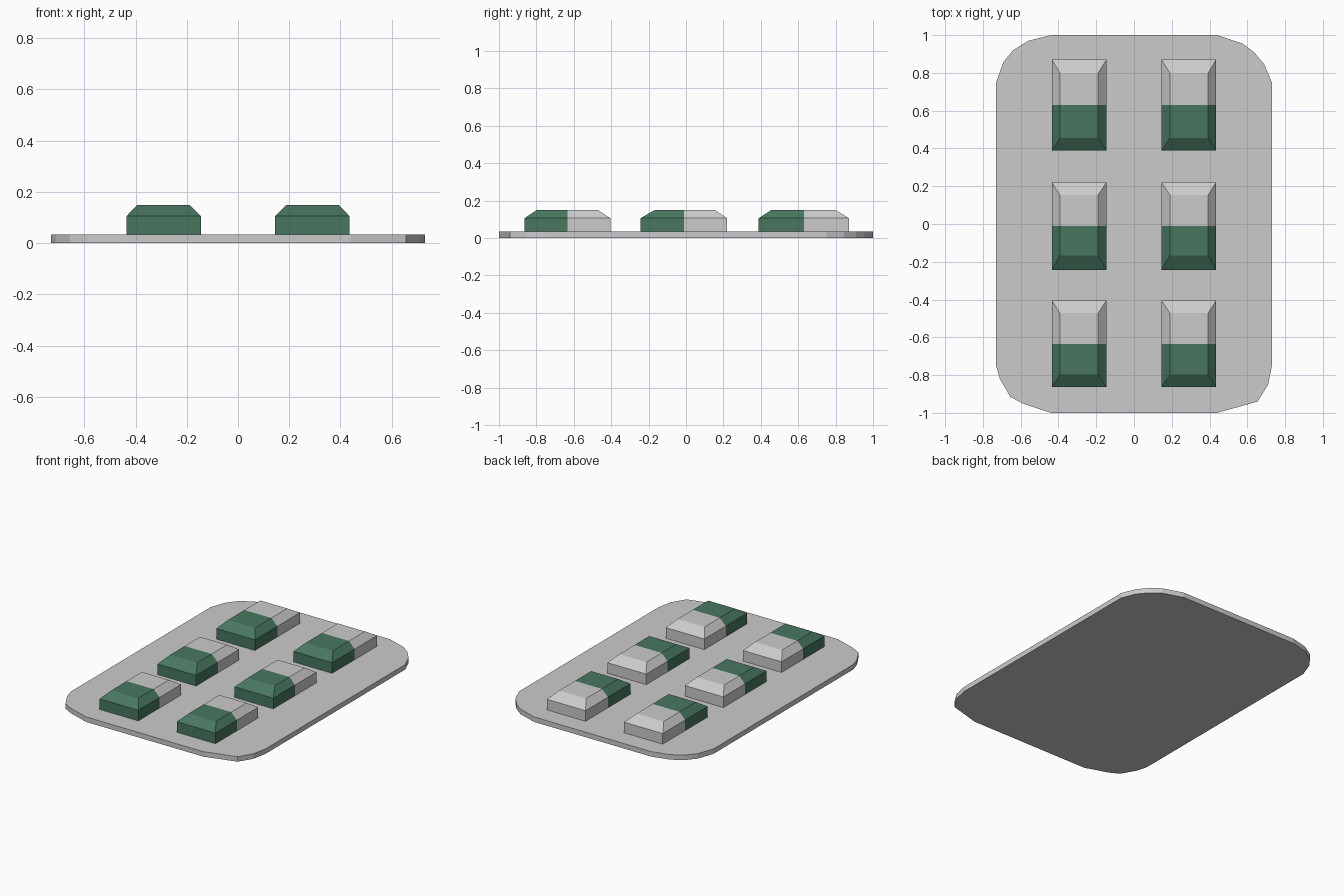
import bpy
import bmesh

if "Cube" in bpy.data.objects:
    bpy.data.objects.remove(bpy.data.objects["Cube"])

PLATE_TOP, SHOULDER, CROWN = 0.034, 0.106, 0.15


def make_material(name, rgb):
    mat = bpy.data.materials.new(name)
    mat.diffuse_color = (*rgb, 1.0)
    mat.use_nodes = True
    mat.node_tree.nodes["Principled BSDF"].inputs["Base Color"].default_value = mat.diffuse_color
    return mat


green = make_material("green_coating", (0.065, 0.185, 0.115))
light_grey = make_material("light_grey_coating", (0.8, 0.8, 0.8))
plate_grey = make_material("plate_grey", (0.58, 0.58, 0.58))


def add_object(name, bm, materials):
    bmesh.ops.recalc_face_normals(bm, faces=bm.faces[:])
    mesh = bpy.data.meshes.new(name)
    bm.to_mesh(mesh)
    bm.free()
    for mat in materials:
        mesh.materials.append(mat)
    obj = bpy.data.objects.new(name, mesh)
    bpy.context.collection.objects.link(obj)
    return obj


# Backing plate: rounded card with slightly irregular corners
outline = [
    (-0.44, -1.0), (0.44, -1.0), (0.655, -0.94), (0.71, -0.85), (0.73, -0.75),
    (0.73, 0.75), (0.69, 0.845), (0.635, 0.91), (0.575, 0.955), (0.44, 1.0),
    (-0.44, 1.0), (-0.56, 0.97), (-0.64, 0.92), (-0.69, 0.86), (-0.73, 0.75),
    (-0.73, -0.75), (-0.71, -0.82), (-0.655, -0.915), (-0.59, -0.95),
]
bm = bmesh.new()
base = bm.faces.new([bm.verts.new((x, y, 0)) for x, y in outline])
extruded = bmesh.ops.extrude_face_region(bm, geom=[base], use_keep_orig=True)
top_verts = [v for v in extruded["geom"] if isinstance(v, bmesh.types.BMVert)]
bmesh.ops.translate(bm, verts=top_verts, vec=(0, 0, PLATE_TOP))
add_object("backing_plate", bm, [plate_grey])


# Capsule: box with a sloped crown, cut into a green front and a grey back
def capsule(name, side, y0, y1, crown_y0, crown_y1, split):
    bm = bmesh.new()
    levels = [
        (0.145, 0.435, y0, y1, PLATE_TOP),
        (0.145, 0.435, y0, y1, SHOULDER),
        (0.19, 0.393, crown_y0, crown_y1, CROWN),
    ]
    rings = []
    for xa, xb, ya, yb, z in levels:
        corners = [(xa, ya), (xb, ya), (xb, yb), (xa, yb)]
        rings.append([bm.verts.new((side * x, y, z)) for x, y in corners])
    for low, high in zip(rings, rings[1:]):
        for i in range(4):
            j = (i + 1) % 4
            bm.faces.new((low[i], low[j], high[j], high[i]))
    bm.faces.new(rings[0])
    bm.faces.new(rings[-1])
    bmesh.ops.bisect_plane(bm, geom=bm.verts[:] + bm.edges[:] + bm.faces[:],
                           plane_co=(0, split, 0), plane_no=(0, 1, 0))
    for face in bm.faces:
        face.material_index = int(face.calc_center_median().y > split)
    add_object(name, bm, [green, light_grey])


# Three rows of capsules, mirrored left and right
rows = {
    "front": (-0.863, -0.404, -0.798, -0.471, -0.634),
    "middle": (-0.243, 0.22, -0.167, 0.154, -0.01),
    "back": (0.388, 0.871, 0.456, 0.80, 0.63),
}
for row, spec in rows.items():
    for side_name, side in (("left", -1), ("right", 1)):
        capsule(f"capsule_{row}_{side_name}", side, *spec)
